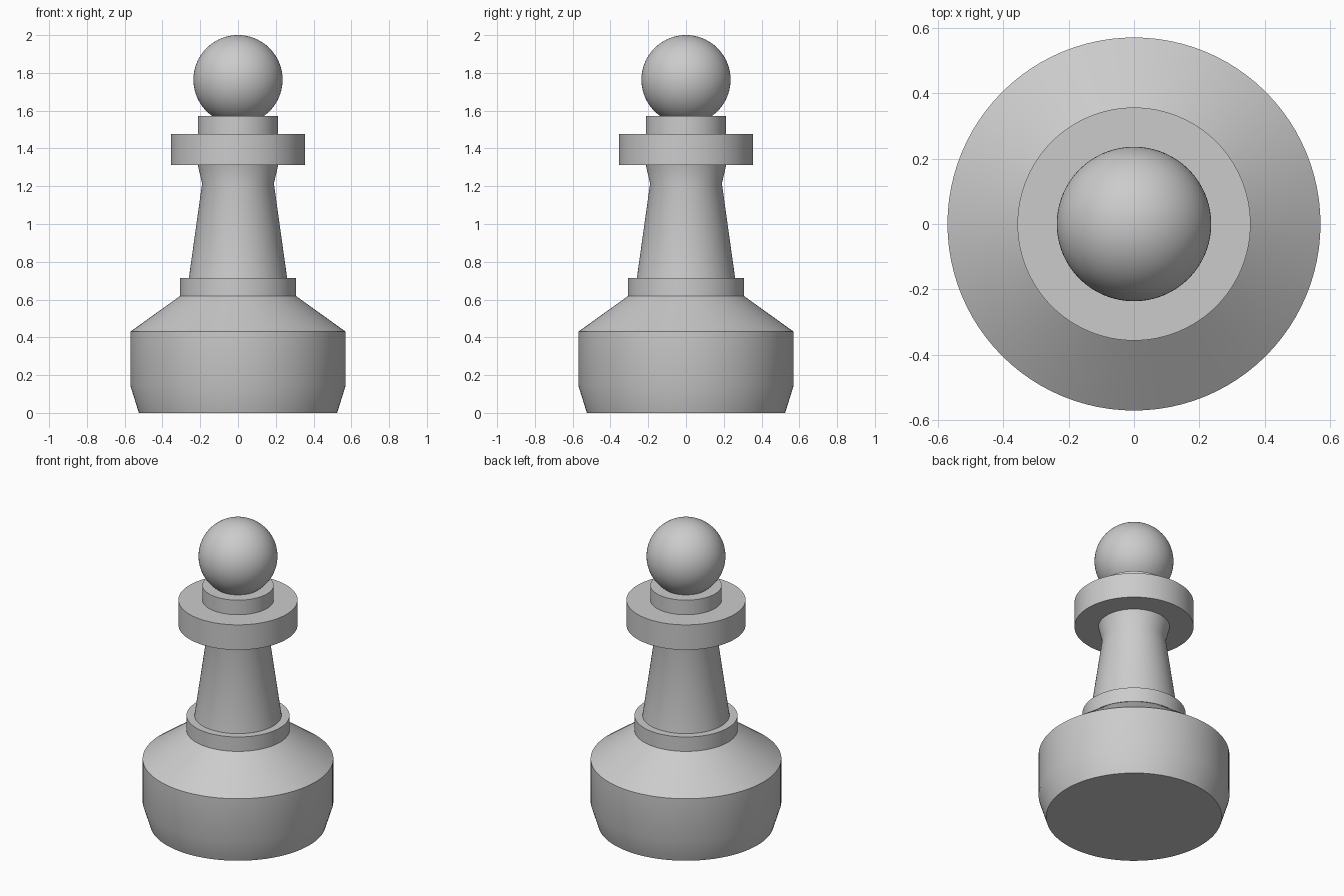
import bpy, math

cube = bpy.data.objects.get("Cube")
if cube:
    bpy.data.objects.remove(cube, do_unlink=True)

SEGMENTS = 96

# One plain grey for the whole piece
grey = bpy.data.materials.new("plain_grey")
grey.use_nodes = True
colour = (0.6, 0.6, 0.6, 1)
grey.diffuse_color = colour
grey.node_tree.nodes["Principled BSDF"].inputs["Base Color"].default_value = colour


def finish(obj, name, angle=30):
    """Name, colour and smooth a finished part."""
    obj.name = name
    obj.data.name = name
    obj.data.materials.clear()
    obj.data.materials.append(grey)
    bpy.ops.object.select_all(action="DESELECT")
    obj.select_set(True)
    bpy.context.view_layer.objects.active = obj
    bpy.ops.object.shade_smooth_by_angle(angle=math.radians(angle))


def turned(name, profile):
    """Closed solid turned around z from (radius, height) pairs, bottom to top."""
    verts, faces = [], []
    for r, z in profile:
        for i in range(SEGMENTS):
            a = math.tau * i / SEGMENTS
            verts.append((r * math.cos(a), r * math.sin(a), z))
    for ring in range(len(profile) - 1):
        low, high = ring * SEGMENTS, (ring + 1) * SEGMENTS
        for i in range(SEGMENTS):
            j = (i + 1) % SEGMENTS
            faces.append((low + i, low + j, high + j, high + i))
    last = len(verts) - SEGMENTS
    faces.append(tuple(reversed(range(SEGMENTS))))
    faces.append(tuple(range(last, len(verts))))
    mesh = bpy.data.meshes.new(name)
    mesh.from_pydata(verts, [], faces)
    obj = bpy.data.objects.new(name, mesh)
    bpy.context.collection.objects.link(obj)
    finish(obj, name)


# Turned parts, from the foot up
turned("base", [(0.525, 0), (0.57, 0.145), (0.57, 0.43), (0.305, 0.62)])
turned("lower_collar", [(0.308, 0.62), (0.308, 0.715)])
turned("stem", [(0.26, 0.715), (0.19, 1.215), (0.213, 1.312)])
turned("wide_disc", [(0.356, 1.312), (0.356, 1.477)])
turned("upper_collar", [(0.213, 1.477), (0.213, 1.573)])

# Ball head, sunk into the upper collar
bpy.ops.mesh.primitive_uv_sphere_add(
    segments=SEGMENTS, ring_count=SEGMENTS // 2, radius=0.236, location=(0, 0, 1.764))
finish(bpy.context.object, "ball_head")
